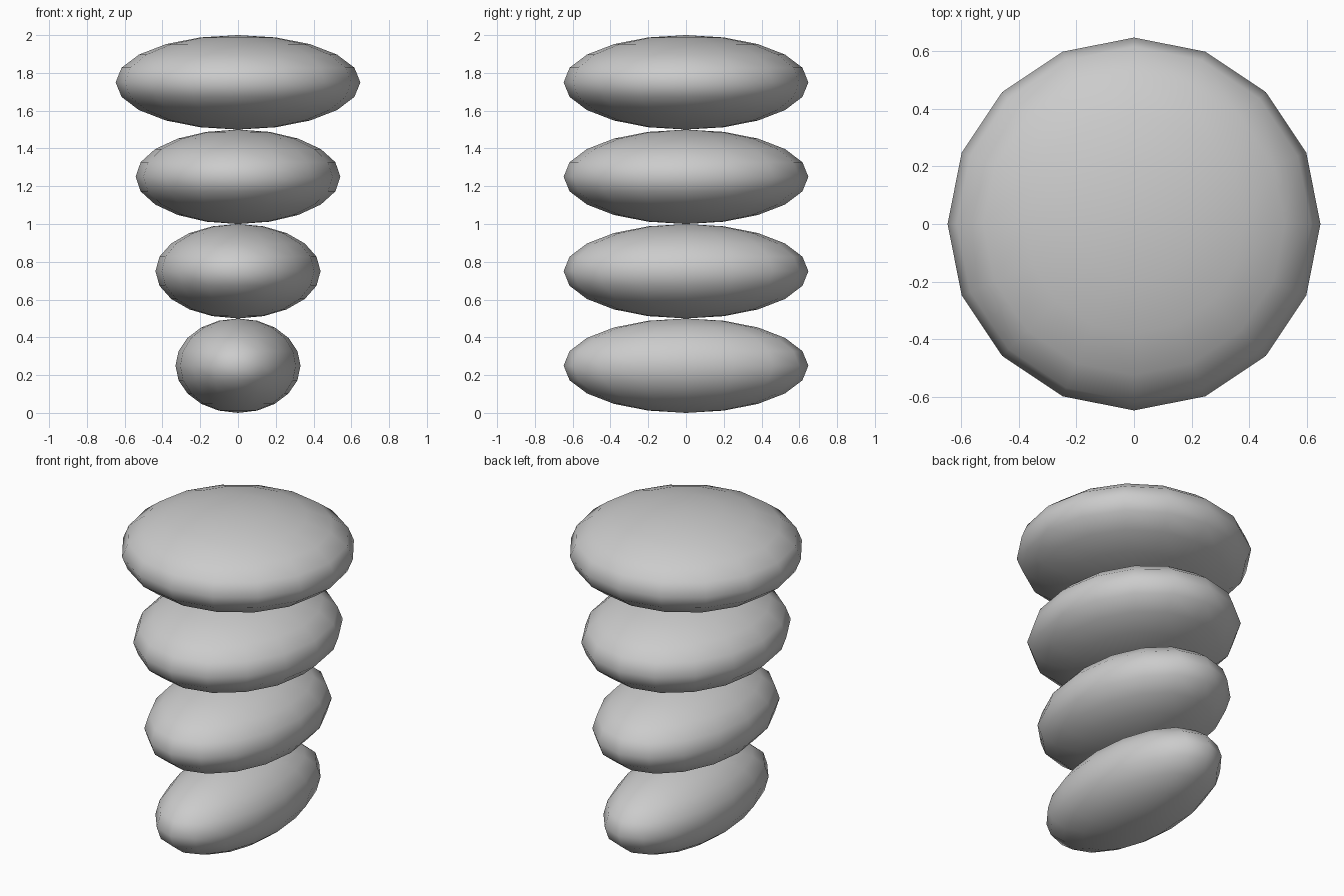
import bpy

if "Cube" in bpy.data.objects:
    bpy.data.objects.remove(bpy.data.objects["Cube"])

# Stack of four flattened stones, each wider in x than the one below
HALF_HEIGHT = 0.25
DEPTH = 0.648
WIDTHS = [0.331, 0.437, 0.542, 0.648]


def stone(index, width):
    bpy.ops.mesh.primitive_uv_sphere_add(
        segments=16, ring_count=10, radius=1,
        location=(0, 0, HALF_HEIGHT * (2 * index + 1)))
    obj = bpy.context.object
    obj.name = f"stone_{index + 1}"
    obj.scale = (width, DEPTH, HALF_HEIGHT)
    bpy.ops.object.transform_apply(location=False, rotation=False, scale=True)
    bpy.ops.object.shade_smooth()


for i, w in enumerate(WIDTHS):
    stone(i, w)
